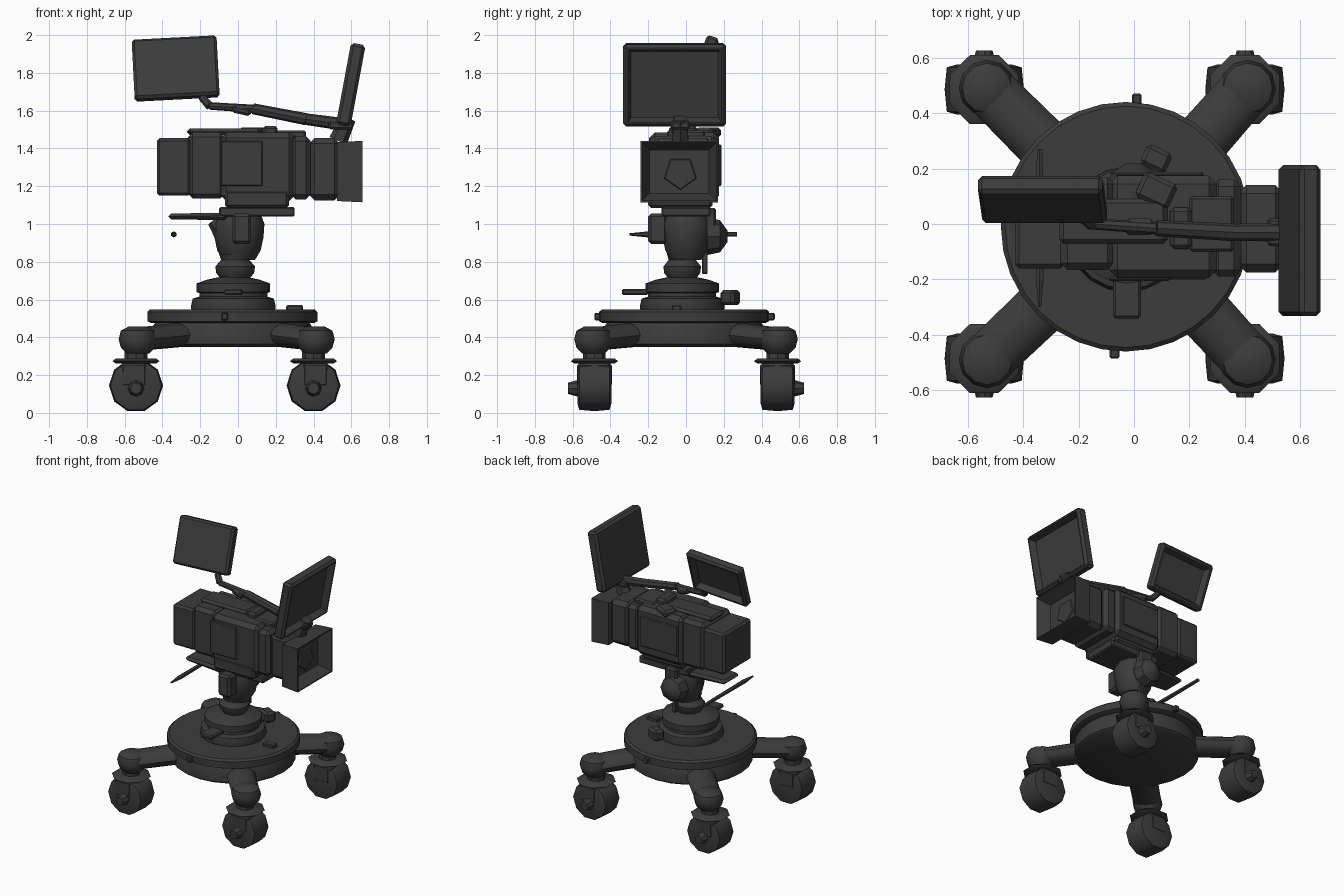
import bpy, bmesh, math
from mathutils import Vector, Matrix, Euler

cube = bpy.data.objects.get("Cube")
if cube:
    bpy.data.objects.remove(cube, do_unlink=True)

GREY = (0.045, 0.045, 0.045, 1)
mat = bpy.data.materials.new("charcoal grey")
mat.use_nodes = True
mat.diffuse_color = GREY
shader = mat.node_tree.nodes["Principled BSDF"]
shader.inputs["Base Color"].default_value = GREY
shader.inputs["Roughness"].default_value = 0.8


def finish(name, bm, matrix, smooth=True):
    bm.transform(matrix)
    bmesh.ops.recalc_face_normals(bm, faces=bm.faces)
    mesh = bpy.data.meshes.new(name)
    bm.to_mesh(mesh)
    bm.free()
    mesh.materials.append(mat)
    ob = bpy.data.objects.new(name, mesh)
    bpy.context.collection.objects.link(ob)
    if smooth:
        bpy.ops.object.select_all(action='DESELECT')
        ob.select_set(True)
        bpy.context.view_layer.objects.active = ob
        bpy.ops.object.shade_smooth_by_angle(angle=math.radians(40))


def place(centre, rot):
    turn = Euler([math.radians(a) for a in rot]).to_matrix().to_4x4()
    return Matrix.Translation(centre) @ turn


def box(name, centre, size, bevel=0.015, rot=(0, 0, 0), hollow=None, insets=(), taper=None):
    """Bevelled box; hollow is a face direction that gets (thickness, depth) insets."""
    bm = bmesh.new()
    bmesh.ops.create_cube(bm, size=1, matrix=Matrix.Diagonal((*size, 1)))
    if taper:                                   # (axis, side, factor)
        axis, side, factor = taper
        for v in bm.verts:
            if v.co[axis] * side > 0:
                for k in range(3):
                    if k != axis:
                        v.co[k] *= factor
    if bevel:
        bmesh.ops.bevel(bm, geom=bm.edges[:], offset=bevel, segments=1, affect='EDGES')
    bm.normal_update()
    if hollow:
        face = max(bm.faces, key=lambda f: f.calc_area() * f.normal.dot(Vector(hollow)))
        for thickness, depth in insets:
            bmesh.ops.inset_region(bm, faces=[face], thickness=thickness, depth=depth)
    finish(name, bm, place(centre, rot), smooth=False)


def span(name, x, y, z, **kw):
    """Box given by its limits on each axis."""
    box(name, [sum(r) / 2 for r in (x, y, z)], [r[1] - r[0] for r in (x, y, z)], **kw)


def lathe(name, centre, profile, sides=24, rot=(0, 0, 0)):
    """Capped solid turned from (radius, height) points."""
    bm = bmesh.new()
    rings = []
    for r, h in profile:
        rings.append([bm.verts.new((r * math.cos(2 * math.pi * i / sides),
                                    r * math.sin(2 * math.pi * i / sides), h))
                      for i in range(sides)])
    for a, b in zip(rings, rings[1:]):
        for i in range(sides):
            j = (i + 1) % sides
            bm.faces.new((a[i], a[j], b[j], b[i]))
    bm.faces.new(rings[0])
    bm.faces.new(rings[-1])
    finish(name, bm, place(centre, rot))


def beam(name, p, q, r0, r1, sides=8, flat=1):
    """Tapered bar between two points; flat scales its height."""
    p, q = Vector(p), Vector(q)
    bm = bmesh.new()
    bmesh.ops.create_cone(bm, cap_ends=True, segments=sides, radius1=r0, radius2=r1,
                          depth=(q - p).length)
    turn = (q - p).to_track_quat('Z', 'Y').to_matrix().to_4x4()
    finish(name, bm, Matrix.Translation((p + q) / 2) @ turn @ Matrix.Diagonal((1, flat, 1, 1)))


# Round base with its underside drum
CX, CY = -0.03, -0.01
lathe("base_drum", (CX, CY, 0), [(0.40, 0.35), (0.42, 0.365), (0.42, 0.46), (0.40, 0.49)], 24)
lathe("base_disc", (CX, CY, 0), [(0.43, 0.475), (0.45, 0.485), (0.45, 0.535), (0.435, 0.548)], 32)
for name, x, y in (("rear_disc_catch", 0.01, 0.45), ("front_disc_catch", -0.07, -0.465)):
    box(name, (x, y, 0.51), (0.035, 0.04, 0.04), 0.006)
box("disc_latch", (0.3, -0.05, 0.555), (0.09, 0.05, 0.03), 0.006)

# Legs with casters
for side, sx, lx in (("left", 1, 0.41), ("right", -1, -0.53)):
    for end, sy in (("front", -1), ("rear", 1)):
        tag = f"{end}_{side}"
        ly = 0.49 * sy
        wx, wy = lx - 0.01, ly - 0.005 * sy
        d = Vector((lx - CX, ly - CY, 0)).normalized()
        foot = Vector((lx, ly, 0.39))
        beam(tag + "_leg", Vector((CX, CY, 0.415)) + d * 0.36, foot, 0.1, 0.095, 12, 0.65)
        lathe(tag + "_leg_end", (lx, ly, 0), [(0.06, 0.315), (0.09, 0.345), (0.102, 0.39),
                                             (0.09, 0.435), (0.05, 0.457)], 12)
        lathe(tag + "_caster_stem", (wx, wy, 0), [(0.06, 0.2), (0.06, 0.34)], 8)
        lathe(tag + "_caster_guard", (wx, wy, 0), [(0.115, 0.262), (0.135, 0.274), (0.115, 0.288)], 8,
              rot=(0, 0, 22))
        lathe(tag + "_wheel", (wx, wy, 0.145), [(0.1, -0.09), (0.135, -0.08), (0.143, 0),
                                               (0.135, 0.08), (0.1, 0.09)], 10, rot=(90, 0, 0))
        lathe(tag + "_wheel_hub", (wx, wy + sy * 0.1, 0.13), [(0.05, -0.035), (0.03, 0.04)],
              8, rot=(-90 * sy, 0, 0))
        box(tag + "_caster_fork", (wx + sx * 0.01, wy, 0.2), (0.15, 0.185, 0.14), 0.02)

# Column rings and neck
lathe("column_rings", (-0.025, -0.02, 0), [(0.22, 0.54), (0.225, 0.56), (0.215, 0.605), (0.18, 0.615),
                                         (0.18, 0.635), (0.195, 0.64), (0.195, 0.685), (0.14, 0.705),
                                         (0.07, 0.72)], 20)
lathe("column_neck", (-0.015, -0.02, 0), [(0.06, 0.69), (0.1, 0.74), (0.105, 0.775), (0.075, 0.81),
                                       (0.085, 0.84)], 10)
box("front_ring_lever", (-0.025, -0.27, 0.64), (0.1, 0.14, 0.03), 0.008)
box("rear_ring_lock", (0.08, 0.235, 0.61), (0.1, 0.08, 0.08), 0.015, rot=(0, 0, -25))
box("neck_strut", (0.02, 0.1, 0.81), (0.03, 0.03, 0.15), 0.005)

# Pan and tilt head
lathe("head_bowl", (0.005, 0, 0), [(0.085, 0.81), (0.115, 0.86), (0.13, 0.93), (0.135, 1.0),
                                 (0.12, 1.04)], 10)
lathe("head_tilt_knob", (0.0, 0.16, 0.935), [(0.1, -0.05), (0.085, 0.02), (0.03, 0.06)], 8,
      rot=(-90, 0, 0))
box("head_front_pad", (0.02, -0.15, 0.975), (0.1, 0.1, 0.16), 0.015)
box("head_rear_post", (0.02, 0.13, 1.01), (0.1, 0.06, 0.15), 0.012)
span("head_handle_bracket", (-0.37, -0.06), (-0.13, 0.1), (1.02, 1.06), taper=(0, -1, 0.75))
beam("bracket_rib", (-0.13, 0, 1.02), (-0.06, 0, 0.93), 0.035, 0.06, 6)
beam("pan_bar_front", (-0.34, -0.3, 0.945), (-0.34, -0.2, 0.945), 0.006, 0.016, 6)
beam("pan_bar", (-0.34, -0.2, 0.945), (-0.34, 0.27, 0.945), 0.016, 0.012, 6)

# Camera mounting plates
span("mount_plate", (-0.1, 0.3), (-0.13, 0.13), (1.04, 1.09), bevel=0.008)
span("mount_block", (-0.07, 0.27), (-0.2, 0.14), (1.085, 1.18))

# Camera body
span("camera_rear", (-0.43, -0.25), (-0.16, 0.165), (1.15, 1.455))
span("camera_body_back", (-0.265, -0.07), (-0.165, 0.17), (1.135, 1.485), bevel=0.025)
span("camera_body", (-0.09, 0.30), (-0.195, 0.175), (1.12, 1.485), bevel=0.03)
span("camera_body_front", (0.28, 0.385), (-0.19, 0.16), (1.13, 1.465), bevel=0.025)
span("lens_housing", (0.375, 0.54), (-0.175, 0.14), (1.125, 1.455), bevel=0.03)
span("side_door", (-0.09, 0.13), (-0.205, -0.19), (1.2, 1.44), bevel=0.006)
span("rear_side_panel", (-0.06, 0.25), (0.17, 0.187), (1.2, 1.42), bevel=0.006)

# Top details
span("top_ridge", (-0.27, 0.12), (-0.07, 0.09), (1.47, 1.505))
span("top_pad", (0.13, 0.21), (-0.09, 0.06), (1.47, 1.52))
span("top_rail", (0.2, 0.36), (-0.1, 0.1), (1.455, 1.495), bevel=0.01)
box("top_knob", (0.08, 0.12, 1.485), (0.13, 0.1, 0.05), 0.015, rot=(0, 0, -25))

# Lens hood, open towards +x
span("lens_hood", (0.525, 0.66), (-0.24, 0.17), (1.115, 1.44), bevel=0, taper=(0, -1, 0.96),
     hollow=(1, 0, 0), insets=((0.012, 0), (0.055, -0.085)))
lathe("lens", (0.565, -0.03, 1.27), [(0.095, 0), (0.085, 0.02)], 5, rot=(0, 90, 0))

# Prompter panel above the hood
box("prompter_panel", (0.597, -0.06, 1.737), (0.078, 0.545, 0.44), 0.016, rot=(0, 10.5, 0),
    hollow=(1, 0, 0), insets=((0.012, 0), (0.025, -0.045)))
beam("prompter_post", (0.53, -0.03, 1.44), (0.585, -0.03, 1.56), 0.05, 0.04, 6)
span("prompter_bracket", (0.48, 0.61), (-0.08, 0.02), (1.5, 1.545), bevel=0.01)

# Monitor arm
arm = [(0.58, -0.03, 1.525), (0.36, -0.03, 1.555), (0.08, -0.015, 1.61), (-0.15, 0.0, 1.625),
       (-0.19, 0.03, 1.67)]
for i, (p, q) in enumerate(zip(arm, arm[1:])):
    r = (0.034, 0.032, 0.022, 0.024)[i]
    beam(f"monitor_arm_{i + 1}", p, q, r, r * 0.9, 8)
box("arm_joint", (0.02, -0.01, 1.6), (0.1, 0.06, 0.04), 0.012, rot=(0, 12, 0))

# Tilted monitor with its screen on the rear side
box("monitor", (-0.33, 0.088, 1.823), (0.45, 0.068, 0.335), 0.014, rot=(-20, -3, 0),
    hollow=(0, 1, 0), insets=((0.02, 0), (0.03, -0.04)))
